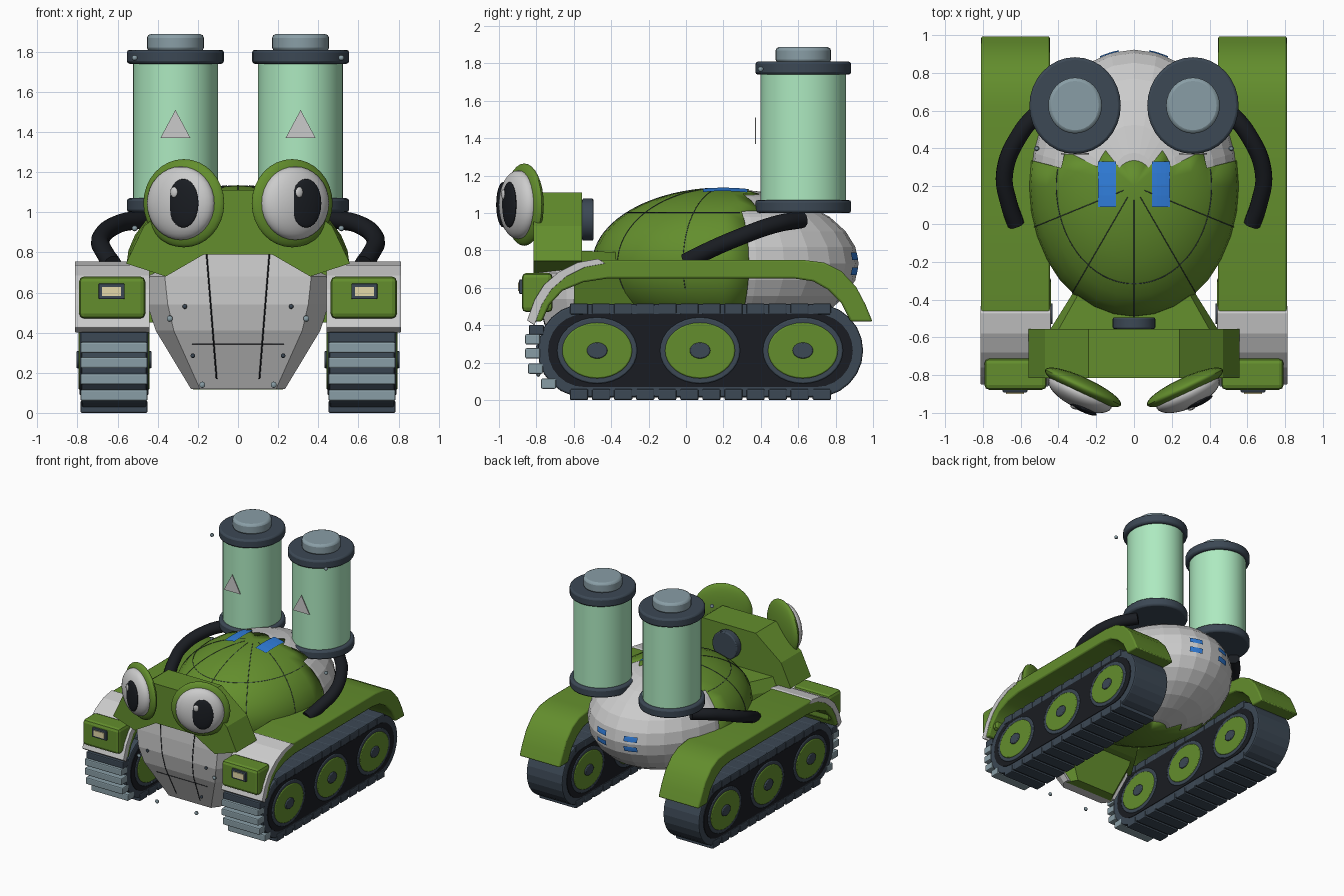
import bpy, bmesh
from math import sin, cos, pi, radians, sqrt
from mathutils import Matrix, Vector

if "Cube" in bpy.data.objects:
    bpy.data.objects.remove(bpy.data.objects["Cube"])

def material(name, rgb):
    m = bpy.data.materials.new(name)
    m.diffuse_color = (*rgb, 1)
    m.use_nodes = True
    m.node_tree.nodes["Principled BSDF"].inputs["Base Color"].default_value = m.diffuse_color
    return m

GREEN = material("green", (.125, .27, .026))
SLATE = material("slate", (.045, .065, .09))
BLACK = material("black", (.010, .012, .016))
STEEL = material("steel", (.25, .34, .38))
MINT = material("mint", (.42, .82, .53))
BLUE = material("blue", (.03, .21, .72))
CREAM = material("cream", (.78, .70, .40))
GREY = None

def finish(name, bm, mat, smooth=False, bevel=0):
    bmesh.ops.recalc_face_normals(bm, faces=bm.faces)
    me = bpy.data.meshes.new(name)
    bm.to_mesh(me)
    bm.free()
    if mat:
        me.materials.append(mat)
    if smooth:
        me.shade_smooth()
        me.set_sharp_from_angle(angle=radians(35))
    ob = bpy.data.objects.new(name, me)
    bpy.context.collection.objects.link(ob)
    if bevel:
        mod = ob.modifiers.new("bevel", 'BEVEL')
        mod.width, mod.segments, mod.limit_method = bevel, 2, 'ANGLE'
    return ob

def loft(name, rings, mat, bevel=0, smooth=False):
    bm = bmesh.new()
    vs = [[bm.verts.new(p) for p in r] for r in rings]
    n = len(vs[0])
    for a, b in zip(vs, vs[1:]):
        for i in range(n):
            j = (i + 1) % n
            bm.faces.new((a[i], a[j], b[j], b[i]))
    bm.faces.new(vs[0])
    bm.faces.new(vs[-1])
    return finish(name, bm, mat, smooth, bevel)

def prism_x(name, yz, x0, x1, mat, bevel=0, smooth=False):
    return loft(name, [[(x, y, z) for y, z in yz] for x in (x0, x1)], mat, bevel, smooth)

def prism_y(name, xz, y0, y1, mat, bevel=0):
    return loft(name, [[(x, y, z) for x, z in xz] for y in (y0, y1)], mat, bevel)

def box(name, c, size, mat, bevel=0):
    bm = bmesh.new()
    bmesh.ops.create_cube(bm, size=1, matrix=Matrix.Translation(c) @ Matrix.Diagonal((*size, 1)))
    return finish(name, bm, mat, False, bevel)

def cyl(name, c, rx, ry, depth, mat, axis='Z', bevel=0, seg=32):
    rot = {'Z': Matrix(), 'X': Matrix.Rotation(pi/2, 4, 'Y'), 'Y': Matrix.Rotation(pi/2, 4, 'X')}[axis]
    bm = bmesh.new()
    bmesh.ops.create_cone(bm, cap_ends=True, segments=seg, radius1=1, radius2=1, depth=1,
                          matrix=Matrix.Translation(c) @ rot @ Matrix.Diagonal((rx, ry, depth, 1)))
    return finish(name, bm, mat, True, bevel)

def ball(name, c, r, mat, yaw=0, seg=32, keep=None, smooth=True):
    bm = bmesh.new()
    bmesh.ops.create_uvsphere(bm, u_segments=seg, v_segments=seg // 2, radius=1,
        matrix=Matrix.Translation(c) @ Matrix.Rotation(yaw, 4, 'Z') @ Matrix.Diagonal((*r, 1)))
    if keep:
        drop = [f for f in bm.faces if not keep(f.calc_center_median())]
        bmesh.ops.delete(bm, geom=drop, context='FACES')
    return finish(name, bm, mat, smooth)

def tube(name, pts, r, mat, kind='POLY'):
    cu = bpy.data.curves.new(name, 'CURVE')
    cu.dimensions, cu.bevel_depth, cu.use_fill_caps = '3D', r, True
    cu.bevel_resolution = 0 if kind == 'POLY' else 4
    sp = cu.splines.new(kind)
    if kind == 'BEZIER':
        sp.bezier_points.add(len(pts) - 1)
        for b, p in zip(sp.bezier_points, pts):
            b.co, b.handle_left_type, b.handle_right_type = p, 'AUTO', 'AUTO'
    else:
        sp.points.add(len(pts) - 1)
        for b, p in zip(sp.points, pts):
            b.co = (*p, 1)
    cu.materials.append(mat)
    ob = bpy.data.objects.new(name, cu)
    bpy.context.collection.objects.link(ob)
    return ob

def stadium(r, half=.62, cy=.077, cz=.265, n=12):
    front = [(cy - half - r*sin(pi*i/n), cz + r*cos(pi*i/n)) for i in range(n + 1)]
    return front + [(2*cy - y, 2*cz - z) for y, z in front]

# egg-shaped body: faceted grey core, green front shell, panel seams, blue marks
C, R = Vector((0, .2, .73)), Vector((.557, .70, .405))
ball("body_core", (0, .22, .73), (.548, .703, .398), GREY, seg=28, smooth=False)
shell = ball("body_shell", C, R, GREEN, keep=lambda p: p.y < .34)
shell.modifiers.new("thick", 'SOLIDIFY').thickness = .02

def on_egg(t, v, k=1.0):
    return tuple(C[i] + k*R[i]*d for i, d in enumerate((cos(t)*cos(v), sin(t)*cos(v), sin(v))))
tube("shell_ring_seam", [on_egg(radians(t), .74) for t in range(-190, 11, 4)], .002, SLATE)
for off in (-72, -36, 0, 36, 72):
    tube("shell_seam", [on_egg(radians(off - 90), radians(v)) for v in range(-20, 86, 4)], .002, SLATE)

def patch(name, f, u0, u1, v0, v1, n=4):
    bm = bmesh.new()
    g = [[bm.verts.new(f(u0 + (u1-u0)*i/n, v0 + (v1-v0)*j/n)) for j in range(n+1)] for i in range(n+1)]
    for i in range(n):
        for j in range(n):
            bm.faces.new((g[i][j], g[i+1][j], g[i+1][j+1], g[i][j+1]))
    return finish(name, bm, BLUE)
egg_top = lambda x, y: (x, y, .737 + .405*sqrt(1 - (x/.557)**2 - ((y-.2)/.7)**2))
egg_back = lambda x, z: (x, .225 + .703*sqrt(1 - (x/.548)**2 - ((z-.73)/.398)**2), z)

for s in (-1, 1):
    patch("top_mark", egg_top, s*.095, s*.19, .09, .33)
    for z in (.67, .75):
        patch("rear_mark", egg_back, s*.08, s*.18, z, z + .04)

    # track belt with dark inset and tread pads
    x0, x1, xm = s*.455, s*.78, s*.618
    prism_x("track_belt", stadium(.25), x0, x1, SLATE, .01)
    prism_x("track_inset", stadium(.195), s*.45, s*.785, BLACK)
    for i in range(12):
        y = -.572 + i*.118
        for z in (.487, .03):
            box("tread_pad", (xm, y, z), (.335, .098, .06), SLATE, .008)
    for y, z in ((-.80, .375), (-.82, .325), (-.82, .25), (-.805, .168), (-.735, .088)):
        box("front_tread", (xm, y, z), (.335, .08, .055), SLATE if z > .35 else STEEL, .008)

    # road wheels, showing on both sides of the track
    for y in (-.475, .075, .625):
        cyl("wheel_rim", (xm, y, .265), .178, .215, .345, SLATE, 'X', .008)
        cyl("wheel_disc", (xm, y, .265), .15, .188, .355, GREEN, 'X', .008)
        cyl("wheel_hub", (xm, y, .265), .043, .055, .375, SLATE, 'X', .006, 20)

    # fender with grey front plate
    outer = [(-.84, .42), (-.80, .53), (-.75, .61), (-.67, .68), (-.57, .73), (-.46, .75), (.62, .75),
             (.74, .735), (.83, .69), (.91, .605), (.96, .51), (.997, .42)]
    inner = [(.88, .42), (.83, .52), (.76, .59), (.68, .635), (.58, .65),
             (-.42, .65), (-.55, .63), (-.66, .585), (-.73, .51), (-.77, .42)]
    prism_x("fender", outer + inner, s*.445, s*.81, GREEN, .01, True)
    front = outer[:6]
    prism_x("fender_front_plate", [(y - .010, z + .006) for y, z in front] +
            [(y + .03, z - .02) for y, z in front[::-1]], s*.440, s*.813, GREY, .004)

    # headlight
    box("headlight_housing", (s*.627, -.795, .575), (.33, .165, .21), GREEN, .025)
    box("headlight_frame", (s*.63, -.882, .606), (.13, .02, .078), SLATE, .006)
    box("headlight_lens", (s*.63, -.892, .606), (.095, .014, .045), CREAM)

    # canister
    x, y = s*.312, .627
    cyl("canister_base", (x, y, 1.035), .242, .256, .07, SLATE, bevel=.014)
    cyl("canister_glass", (x, y, 1.405), .212, .228, .68, MINT)
    cyl("canister_lid", (x, y, 1.775), .242, .256, .07, SLATE, bevel=.014)
    cyl("canister_cap", (x, y, 1.845), .142, .148, .085, STEEL, bevel=.018)
    prism_y("canister_triangle", [(x - .075, 1.37), (x + .075, 1.37), (x, 1.51)], .369, .375, GREY)
    for z in (1.77, .92):
        ball("canister_bolt", (s*.515, .40, z), (.015,)*3, STEEL, seg=10)

    # hose
    tube("hose", [(s*.48, .62, .965), (s*.60, .48, .94), (s*.685, .27, .865), (s*.66, .1, .79),
                  (s*.625, .0, .74)], .046, BLACK, 'BEZIER')

    # eye: green socket, white, pupil and glint, turned outwards
    yaw = s*radians(25)
    n, t = Vector((sin(yaw), -cos(yaw), 0)), Vector((cos(yaw), sin(yaw), 0))
    E = Vector((s*.270, -.865, 1.045))
    look = .03 if s > 0 else .045
    ball("eye_socket", E, (.222, .052, .22), GREEN, yaw)
    ball("eye_white", E + n*.035, (.183, .078, .183), GREY, yaw)
    ball("pupil", E + n*.102 + t*look, (.083, .018, .122), BLACK, yaw, 24)
    ball("eye_glint", E + n*.117 + t*(look - .045) + Vector((0, 0, .055)), (.02, .008, .027), GREY, yaw, 12)

    # face bolts
    for x, z in ((.34, .72), (.34, .47), (.178, .14)):
        ball("face_bolt", (s*x, -.79, z), (.016, .012, .016), STEEL, seg=10)
    for x, z in ((.265, .53), (.225, .285)):
        ball("face_rivet", (s*x, -.79, z), (.012,)*3, SLATE, seg=10)

# head beam, neck and rear cap
half = [(.17, .79), (.36, .68), (.558, .745), (.47, .93), (.24, 1.11)]
prism_y("head", half + [(-x, z) for x, z in half[::-1]], -.815, -.555, GREEN)
loft("neck", [[(-w, y, b), (w, y, b), (w, y, m), (w*.9, y, t), (-w*.9, y, t), (-w, y, m)]
              for y, w, b, m, t in ((-.60, .47, .45, .70, .80), (-.36, .32, .45, .70, .79), (-.2, .22, .5, .7, .8))], GREEN)
cyl("head_rear_cap", (0, -.525, .965), .113, .113, .06, SLATE, 'Y', .008)

# faceted jaw: grey front, green back
prof = [(.12, .19, .235, -.62, -.56, -.46), (.41, .32, .41, -.755, -.62, -.42),
        (.54, .35, .452, -.785, -.64, -.42), (.68, .365, .455, -.785, -.64, -.45),
        (.795, .17, .20, -.775, -.64, -.5)]
loft("jaw_front", [[(-w, sy + .05, z), (-w, sy, z), (-c, f, z), (c, f, z), (w, sy, z), (w, sy + .05, z)]
                   for z, c, w, f, sy, b in prof], GREY)
loft("jaw_back", [[(-w + .012, sy + .02, z - .003), (w - .012, sy + .02, z - .003), (w*.75, b, z), (-w*.75, b, z)]
                  for z, c, w, f, sy, b in prof], GREEN)

# jaw panel seams
def jaw_y(z):
    for (z0, *_, f0, _a, _b), (z1, *_, f1, _c, _d) in zip(prof, prof[1:]):
        if z <= z1:
            return f0 + (f1 - f0)*(z - z0)/(z1 - z0)
for s in (-1, 1):
    tube("jaw_seam", [(s*(.107 + .08*(z - .17)), jaw_y(z), z) for z in (.17, .41, .54, .68, .79)], .004, BLACK)
tube("jaw_cross_seam", [(-.23, jaw_y(.345), .345), (.23, jaw_y(.345), .345)], .003, BLACK)
